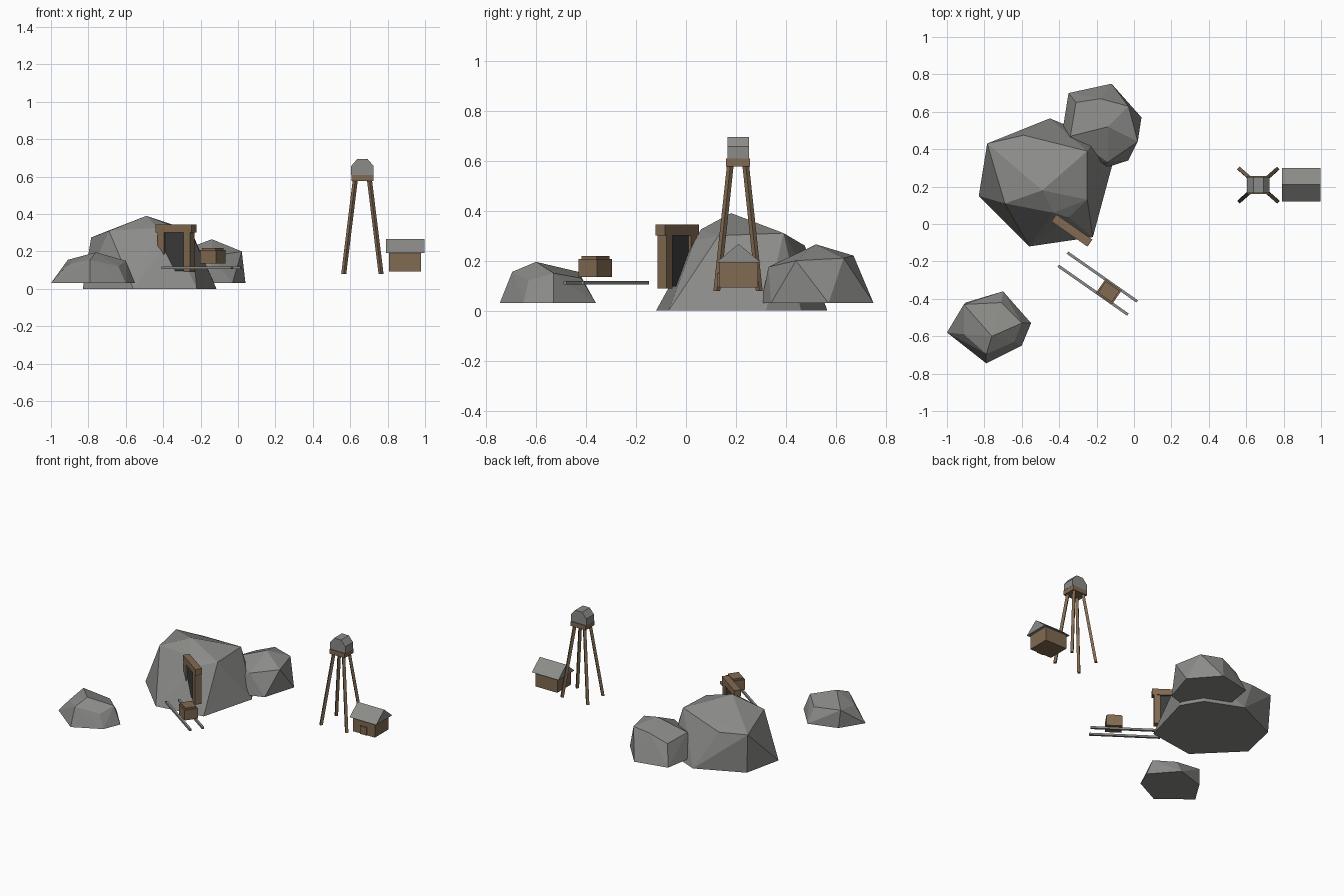
import bpy
import bmesh
import math
from mathutils import Matrix, Vector

cube = bpy.data.objects.get("Cube")
if cube:
    bpy.data.objects.remove(cube, do_unlink=True)


def make_material(name, color):
    mat = bpy.data.materials.new(name)
    mat.use_nodes = True
    mat.diffuse_color = (*color, 1)
    mat.node_tree.nodes["Principled BSDF"].inputs["Base Color"].default_value = (*color, 1)
    return mat


STONE = make_material("grey stone", (0.26, 0.26, 0.25))
WOOD = make_material("brown wood", (0.22, 0.145, 0.085))
SHADE = make_material("dark opening", (0.045, 0.045, 0.045))


def add_object(name, bm, mat):
    bmesh.ops.recalc_face_normals(bm, faces=bm.faces)
    mesh = bpy.data.meshes.new(name)
    bm.to_mesh(mesh)
    bm.free()
    mesh.materials.append(mat)
    obj = bpy.data.objects.new(name, mesh)
    bpy.context.scene.collection.objects.link(obj)
    return obj


def box(name, center, size, mat, turn=0):
    bm = bmesh.new()
    bmesh.ops.create_cube(bm, size=1)
    bmesh.ops.transform(bm, matrix=Matrix.Diagonal((*size, 1)), verts=bm.verts)
    obj = add_object(name, bm, mat)
    obj.location = center
    obj.rotation_euler.z = turn
    return obj


def prism(name, start, profile, depth, mat):
    """Extrude a closed outline of 3D points along the depth vector."""
    bm = bmesh.new()
    origin = Vector(start)
    face = bm.faces.new([bm.verts.new(origin + Vector(p)) for p in profile])
    new = bmesh.ops.extrude_face_region(bm, geom=[face])["geom"]
    verts = [v for v in new if isinstance(v, bmesh.types.BMVert)]
    bmesh.ops.translate(bm, vec=Vector(depth), verts=verts)
    # The starting face closes the near end of the prism
    if not face.is_valid:
        bmesh.ops.holes_fill(bm, edges=bm.edges)
    return add_object(name, bm, mat)


def strut(name, bottom, top, radius, mat):
    """Diamond-section post leaning from bottom to top, with level ends."""
    corners = [(radius, 0, 0), (0, radius, 0), (-radius, 0, 0), (0, -radius, 0)]
    return prism(name, bottom, corners, Vector(top) - Vector(bottom), mat)


def rock(name, ground, base, shoulder, peak):
    """Faceted boulder: hull of a ground outline, a shoulder ring and a peak."""
    bm = bmesh.new()
    for point in [(x, y, ground) for x, y in base] + shoulder + [peak]:
        bm.verts.new(point)
    bmesh.ops.convex_hull(bm, input=bm.verts)
    return add_object(name, bm, STONE)


# Boulders
rock("mine_hill", 0,
     [(-.83, .15), (-.77, .42), (-.45, .565), (-.2, .46), (-.115, .32), (-.22, -.07), (-.56, -.12)],
     [(-.785, .43, .275), (-.59, .475, .26), (-.25, .39, .31), (-.25, .13, .3),
      (-.35, .035, .28), (-.43, .06, .325), (-.69, .11, .31)],
     (-.49, .18, .39))
rock("back_boulder", .03,
     [(-.35, .7), (-.12, .75), (.04, .57), (-.03, .34), (-.155, .3), (-.31, .34), (-.39, .45)],
     [(-.18, .67, .22), (-.03, .63, .21), (.02, .44, .2), (-.14, .33, .175),
      (-.34, .47, .19), (-.31, .65, .17)],
     (-.14, .52, .265))
rock("front_boulder", .03,
     [(-1, -.58), (-.9, -.42), (-.7, -.36), (-.55, -.53), (-.6, -.65), (-.79, -.745)],
     [(-.91, -.43, .155), (-.71, -.42, .13), (-.6, -.53, .15), (-.64, -.63, .12),
      (-.79, -.695, .155), (-.91, -.59, .13)],
     (-.76, -.6, .195))

# Mine entrance, rails and cart share one diagonal direction
TURN = math.radians(-35)
ALONG = Vector((math.cos(TURN), math.sin(TURN), 0))
ACROSS = Vector((-ALONG.y, ALONG.x, 0))
entrance = Vector((-.332, -.035, 0))
box("entrance_lintel", entrance + Vector((0, 0, .322)), (.235, .046, .044), WOOD, TURN)
for side, label in ((-1, "right"), (1, "left")):
    spot = entrance + ALONG * side * .085
    box(label + "_entrance_post", spot + Vector((0, 0, .195)), (.043, .043, .212), WOOD, TURN)
box("entrance_opening", entrance + Vector((0, 0, .198)), (.13, .02, .204), SHADE, TURN)

track = Vector((-.194, -.319, .112))
for side, label in ((-1, "front"), (1, "back")):
    box(label + "_rail", track + ACROSS * side * .043, (.455, .015, .014), STONE, TURN)
cart = Vector((-.135, -.362, 0))
box("cart_body", cart + Vector((0, 0, .171)), (.105, .09, .072), WOOD, TURN)
box("cart_load", cart + Vector((0, 0, .213)), (.09, .074, .012), WOOD, TURN)

# Water tower
tower = Vector((.665, .208, 0))
for sx in (-1, 1):
    for sy in (-1, 1):
        name = ("left" if sx > 0 else "right") + ("_back" if sy > 0 else "_front") + "_leg"
        strut(name, tower + Vector((sx * .1, sy * .085, .078)),
              tower + Vector((sx * .037, sy * .03, .59)), .0135, WOOD)
box("tower_platform", tower + Vector((0, 0, .593)), (.117, .096, .032), WOOD)
half = [(.06, 0), (.06, .047), (.027, .086)]
outline = [(x, 0, z) for x, z in half] + [(-x, 0, z) for x, z in reversed(half)]
prism("water_tank", tower + Vector((0, -.043, .609)), outline, (0, .086, 0), STONE)

# Hut
hut = Vector((.893, .21, 0))
box("hut_walls", hut + Vector((0, 0, .144)), (.172, .155, .102), WOOD)
gable = [(0, -.09, 0), (0, .09, 0), (0, 0, .075)]
prism("hut_roof", hut + Vector((-.103, 0, .192)), gable, (.208, 0, 0), STONE)
box("hut_door", hut + Vector((0, -.081, .122)), (.05, .009, .056), WOOD)
